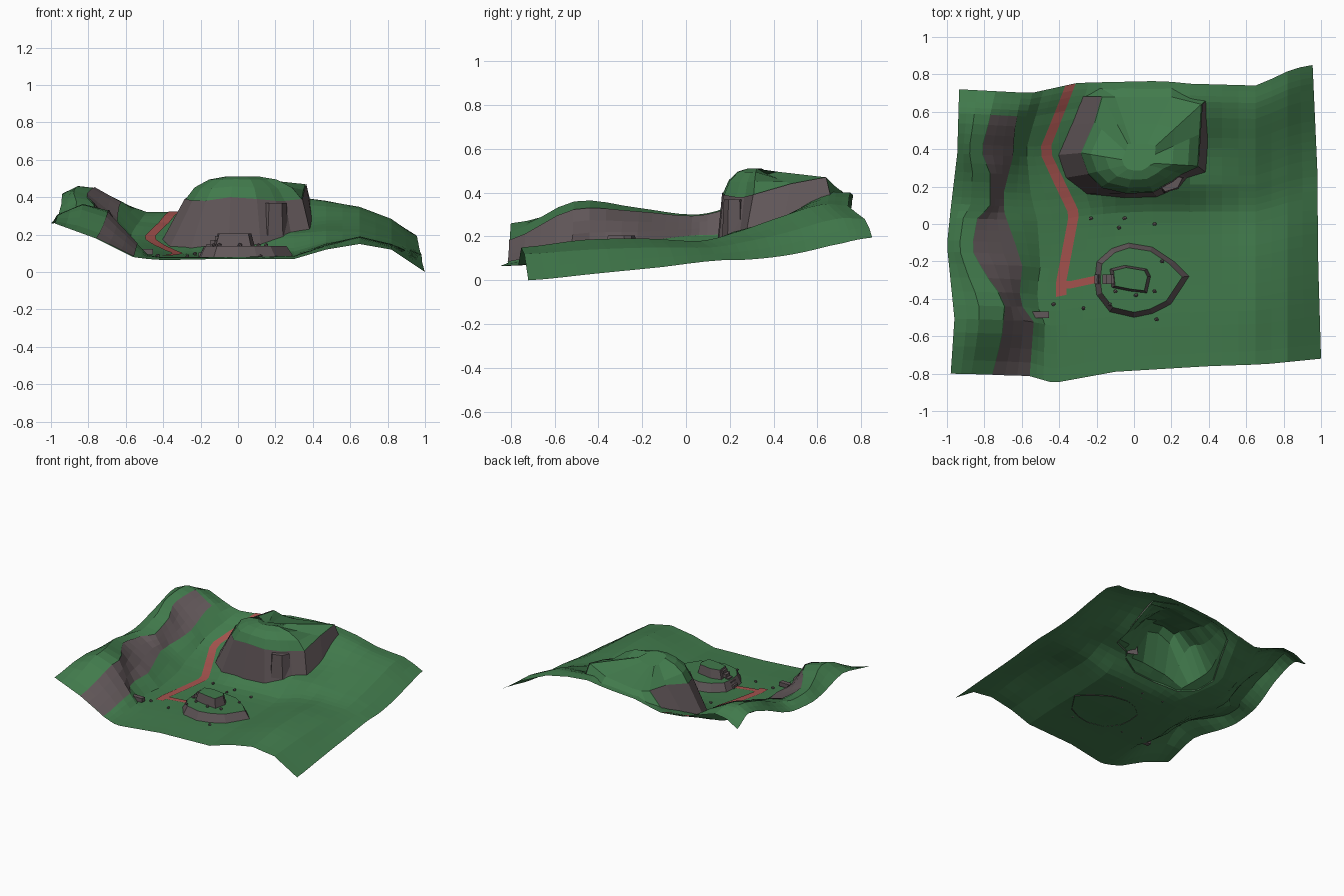
import bpy, bmesh, math, random
from mathutils import Vector
from mathutils.bvhtree import BVHTree

if "Cube" in bpy.data.objects:
    bpy.data.objects.remove(bpy.data.objects["Cube"])

random.seed(4)


def material(name, rgb):
    m = bpy.data.materials.new(name)
    m.diffuse_color = (*rgb, 1)
    m.use_nodes = True
    m.node_tree.nodes["Principled BSDF"].inputs["Base Color"].default_value = m.diffuse_color
    return m


MATS = [material("grass green", (0.053, 0.195, 0.072)),
        material("rock grey", (0.12, 0.095, 0.1)),
        material("path red", (0.37, 0.085, 0.075))]
GRASS, ROCK, PATH = 0, 1, 2


def finish(bm, name, plated=False):
    if plated:  # lift coloured faces as thin plates, leaving grass underneath
        bm.normal_update()
        old = [f for f in bm.faces if f.material_index != GRASS]
        new = bmesh.ops.duplicate(bm, geom=old)["geom"]
        for f in old:
            f.material_index = GRASS
        bm.normal_update()
        for v in [g for g in new if isinstance(g, bmesh.types.BMVert)]:
            v.co += v.normal * .005
    me = bpy.data.meshes.new(name)
    bm.to_mesh(me)
    for m in MATS:
        me.materials.append(m)
    ob = bpy.data.objects.new(name, me)
    bpy.context.collection.objects.link(ob)
    return ob


def poly(pts, t):
    """Value of a polyline given as (t, value) pairs."""
    if t <= pts[0][0]:
        return pts[0][1]
    for (a, p), (b, q) in zip(pts, pts[1:]):
        if t <= b:
            return p + (q - p) * (t - a) / (b - a)
    return pts[-1][1]


# Plan lines of the terrain: edges, rock band, path
LEFT = [(-.8, -.98), (-.5, -.96), (-.1, -1), (.1, -.98), (.4, -.945), (.75, -.935)]
RIGHT = [(-.8, 1), (-.3, .985), (.2, .98), (.75, .955)]
BAND_L = [(-.8, -.76), (-.6, -.71), (-.4, -.69), (-.25, -.8), (-.12, -.87), (.05, -.84),
          (.12, -.77), (.3, -.77), (.42, -.82), (.57, -.78), (.75, -.74)]
BAND_R = [(-.8, -.56), (-.5, -.54), (-.4, -.62), (-.2, -.6), (-.1, -.63), (.1, -.7),
          (.2, -.7), (.4, -.65), (.55, -.64), (.75, -.6)]
TRACK = [(-.8, -.38), (-.28, -.39), (.07, -.32), (.43, -.48), (.75, -.34)]
FRONT = [(-.98, -.8), (-.57, -.81), (-.43, -.85), (-.1, -.79), (.4, -.76), (.7, -.75), (1, -.72)]
BACK = [(-.93, .72), (-.55, .70), (-.3, .755), (.15, .765), (.3, .75), (.66, .74), (.85, .83), (.95, .85)]

# Height sections: edge, crest, band top, band foot, slope foot, path, floor, then eastwards
STATIONS = [-.8, -.5, -.2, .05, .2, .4, .62, .75]
SECTIONS = [
    [.26, .22, .18, .08, .07, .065, .07, .07, .12, .15, .12, .00],
    [.31, .36, .32, .15, .09, .08, .08, .085, .14, .185, .14, .03],
    [.27, .33, .31, .17, .09, .085, .08, .09, .15, .19, .15, .06],
    [.26, .30, .29, .20, .11, .095, .095, .11, .16, .18, .15, .09],
    [.28, .33, .32, .21, .13, .12, .18, .205, .22, .215, .175, .095],
    [.36, .42, .40, .26, .18, .17, .25, .255, .275, .28, .22, .12],
    [.42, .46, .45, .37, .27, .26, .37, .39, .37, .345, .28, .17],
    [.35, .40, .41, .36, .32, .32, .37, .40, .38, .34, .28, .195]]
SUBS = [2, 1, 3, 2, 2, 1, 3, 4, 2, 2, 2, 2]
ROWS = 4


def catmull(a, b, c, d, t):
    return .5 * (2 * b + (c - a) * t + (2 * a - 5 * b + 4 * c - d) * t * t
                 + (3 * b - a - 3 * c + d) * t ** 3)


# Terrain sheet
bm = bmesh.new()
grid, row_v, col_key = [], [], []
n = len(STATIONS)
for r in range((n - 1) * ROWS + 1):
    i = min(r // ROWS, n - 2)
    t = r / ROWS - i
    v = STATIONS[i] + (STATIONS[i + 1] - STATIONS[i]) * t
    four = [SECTIONS[max(0, min(n - 1, i + k))] for k in (-1, 0, 1, 2)]
    z = [catmull(*h, t) for h in zip(*four)]
    z.insert(6, z[5])
    e, bl, br, c = poly(LEFT, v), poly(BAND_L, v), poly(BAND_R, v), poly(TRACK, v)
    x = [e, e * .5 + bl * .5, bl, br, br * .5 + (c - .028) * .5, c - .028, c + .028,
         -.1, .3, .47, .65, .82, poly(RIGHT, v)]
    line, col_key = [], []
    for k, s in enumerate(SUBS):
        for j in range(s):
            f = j / s
            line.append((x[k] + (x[k + 1] - x[k]) * f, z[k] + (z[k + 1] - z[k]) * f))
            col_key.append(k)
    line.append((x[-1], z[-1]))
    w = (v + .8) / 1.55
    grid.append([bm.verts.new((px, poly(FRONT, px) * (1 - w) + poly(BACK, px) * w, max(pz, 0)))
                 for px, pz in line])
    row_v.append(v)
for r in range(len(grid) - 1):
    for k in range(len(col_key)):
        f = bm.faces.new((grid[r][k], grid[r][k + 1], grid[r + 1][k + 1], grid[r + 1][k]))
        if col_key[k] == 2 and row_v[r] < .58:
            f.material_index = ROCK
        if col_key[k] == 5 and row_v[r] > -.36:
            f.material_index = PATH
terrain_bm = bm
ground_tree = BVHTree.FromBMesh(bm)


def drop(tree, x, y, default):
    hit = tree.ray_cast(Vector((x, y, 5)), Vector((0, 0, -1)))[0]
    return hit.z if hit else default


def ground(x, y):
    return drop(ground_tree, x, y, .1)


def loft(bm, rings, mats, cap=GRASS):
    """Skin closed rings; mats(ring, segment) picks the colour."""
    vs = [[bm.verts.new(p) for p in ring] for ring in rings]
    m = len(vs[0])
    for r in range(len(vs) - 1):
        for s in range(m):
            q = (s + 1) % m
            f = bm.faces.new((vs[r][s], vs[r][q], vs[r + 1][q], vs[r + 1][s]))
            f.material_index = mats(r, s)
    bm.faces.new(vs[-1]).material_index = cap


# Hill with cliff sides: foot (x, y), cliff top (x, y, z)
FOOT = [(-.27, .68), (-.33, .53), (-.40, .37), (-.36, .25), (-.25, .165), (-.05, .145), (.12, .15),
        (.24, .2), (.28, .25), (.38, .28), (.39, .45), (.38, .66), (.2, .735), (-.05, .74), (-.18, .73)]
TOP = [(-.17, .68, .42), (-.21, .54, .42), (-.28, .38, .39), (-.24, .27, .38), (-.17, .2, .38),
       (-.04, .17, .40), (.1, .175, .39), (.2, .23, .38), (.25, .27, .38), (.34, .31, .39),
       (.35, .48, .44), (.36, .64, .47), (.2, .68, .43), (-.02, .68, .40), (-.1, .68, .40)]
MID = Vector((.02, .33, .515))
rings = [[(x, y, ground(x, y) - .006) for x, y in FOOT], [Vector(p) for p in TOP]]
for f, g in ((.16, .5), (.42, .84), (.72, .97)):
    rings.append([Vector((p[0] + (MID.x - p[0]) * f, p[1] + (MID.y - p[1]) * f,
                          p[2] + (MID.z - p[2]) * (g if p[1] < .4 else f * .8))) for p in TOP])
bm = bmesh.new()
loft(bm, rings, lambda r, s: ROCK if r == 0 and s < 11 else GRASS)
hill_tree = BVHTree.FromBMesh(bm)
finish(bm, "cliff_hill", plated=True)

# Push the terrain up inside the hill, so it is hollow from below
for v in terrain_bm.verts:
    around = [drop(hill_tree, v.co.x + d * math.cos(a), v.co.y + d * math.sin(a), -1)
              for d in (0, .03, .06) for a in (k * math.pi / 4 for k in range(8))]
    v.co.z = max(v.co.z, min(around) - .015)
finish(terrain_bm, "terrain", plated=True)


def mound(name, outline, z0, z1, scale, cap=GRASS):
    """Rock-sided block, capped with grass or rock."""
    cx = sum(p[0] for p in outline) / len(outline)
    cy = sum(p[1] for p in outline) / len(outline)
    bm = bmesh.new()
    low = [(x, y, z0) for x, y in outline]
    high = [(cx + (x - cx) * scale, cy + (y - cy) * scale, z1) for x, y in outline]
    loft(bm, [low, high], lambda r, s: ROCK, cap)
    return finish(bm, name)


# Stepped mound in the valley
mound("lower_mound", [(-.21, -.3), (-.2, -.2), (-.12, -.13), (-.03, -.1), (.1, -.12), (.22, -.2),
                      (.3, -.28), (.2, -.43), (.1, -.48), (0, -.5), (-.13, -.47), (-.2, -.38)][::-1],
      .079, .14, .86)
mound("upper_mound", [(-.13, -.24), (-.05, -.22), (.07, -.24), (.09, -.28), (.07, -.37),
                      (-.02, -.36), (-.12, -.34)][::-1], .135, .205, .82)
mound("cliff_outcrop", [(.13, .2), (.16, .165), (.24, .19), (.27, .25), (.2, .28)], .195, .37, .85, ROCK)

# Steps from the path to the upper mound
bm = bmesh.new()
for i in range(5):
    top = .105 + i * .022
    ret = bmesh.ops.create_cube(bm, size=1)
    for v in ret["verts"]:
        v.co = Vector((-.2 + i * .022 + v.co.x * .024, -.295 + v.co.y * .05, top - .012 + v.co.z * .024))
for f in bm.faces:
    f.material_index = ROCK
finish(bm, "steps")

# Path branch draped on the valley floor
bm = bmesh.new()
pairs = []
for i in range(7):
    x = -.41 + i * .035
    y = -.325 + .03 * max(0, i - 2) / 4
    pairs.append([bm.verts.new((x, y + d, ground(x, y + d) + .006)) for d in (-.02, .02)])
for a, b in zip(pairs, pairs[1:]):
    bm.faces.new((a[0], b[0], b[1], a[1])).material_index = PATH
finish(bm, "path_branch")

# Scattered stones and a fallen slab
bm = bmesh.new()
STONES = [(-.23, .03), (-.05, .03), (-.08, -.02), (.11, 0), (.15, -.2), (.11, -.36), (.01, -.38),
          (.12, -.51), (-.27, -.45), (-.43, -.43), (-.13, -.43), (-.1, -.36)]
for x, y in STONES:
    base = .14 if -.15 < x < .18 and -.45 < y < -.17 else ground(x, y)
    ret = bmesh.ops.create_icosphere(bm, subdivisions=1, radius=.012)
    for v in ret["verts"]:
        v.co = Vector((v.co.x * random.uniform(.8, 1.2) + x, v.co.y * .9 + y, v.co.z * .8 + base + .005))
ret = bmesh.ops.create_cube(bm, size=1)
for v in ret["verts"]:
    v.co = Vector((-.5 + v.co.x * .09, -.485 + v.co.y * .035, ground(-.5, -.485) + .015 + v.co.z * .03))
for f in bm.faces:
    f.material_index = ROCK
finish(bm, "stones")
